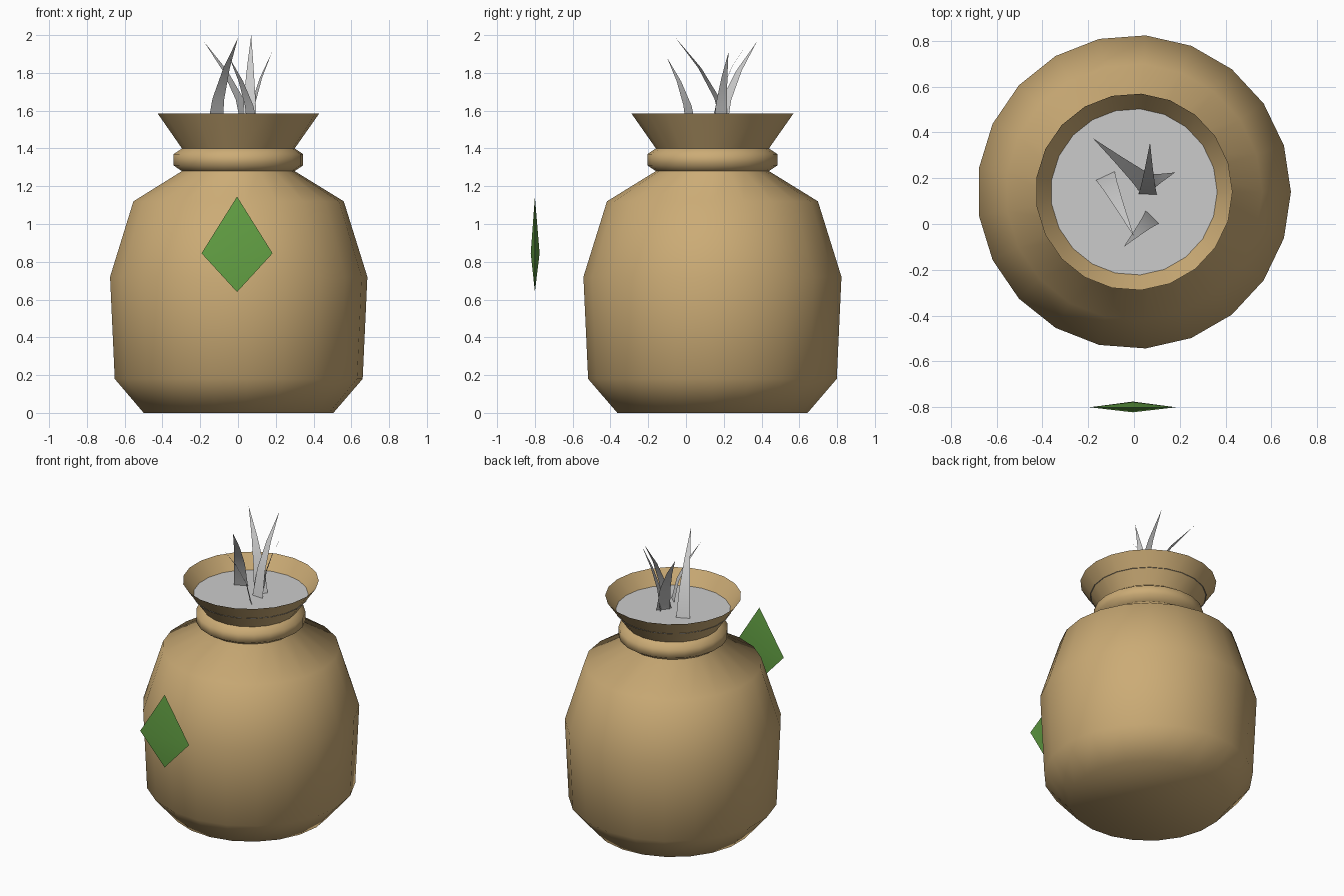
import bpy, bmesh, math
from mathutils import Vector

if "Cube" in bpy.data.objects:
    bpy.data.objects.remove(bpy.data.objects["Cube"])

SIDES = 21
CY = 0.14  # pot axis sits behind the floating gem


def material(name, rgb):
    m = bpy.data.materials.new(name)
    m.diffuse_color = (*rgb, 1)
    m.use_nodes = True
    m.node_tree.nodes["Principled BSDF"].inputs["Base Color"].default_value = m.diffuse_color
    return m


TAN = material("tan_clay", (0.60, 0.41, 0.18))
GREY = material("light_grey", (0.60, 0.60, 0.60))
GREEN = material("leaf_green", (0.13, 0.37, 0.06))


def finish(name, bm, mat, angle=None, fix_normals=True):
    if fix_normals:
        bmesh.ops.recalc_face_normals(bm, faces=bm.faces)
    me = bpy.data.meshes.new(name)
    bm.to_mesh(me)
    bm.free()
    me.materials.append(mat)
    ob = bpy.data.objects.new(name, me)
    bpy.context.collection.objects.link(ob)
    if angle:
        bpy.ops.object.select_all(action='DESELECT')
        ob.select_set(True)
        bpy.context.view_layer.objects.active = ob
        bpy.ops.object.shade_smooth_by_angle(angle=math.radians(angle))
    return ob


def lathe(name, profile, mat, closed=False, cap_bottom=False, angle=60):
    """Revolve (radius, z) points around the pot axis."""
    bm = bmesh.new()
    rings = []
    for r, z in profile:
        rings.append([bm.verts.new((r * math.cos(a), CY + r * math.sin(a), z))
                      for a in (2 * math.pi * i / SIDES for i in range(SIDES))])
    pairs = list(zip(rings, rings[1:]))
    if closed:
        pairs.append((rings[-1], rings[0]))
    for lo, hi in pairs:
        for i in range(SIDES):
            j = (i + 1) % SIDES
            bm.faces.new((lo[i], lo[j], hi[j], hi[i]))
    if cap_bottom:
        bm.faces.new(rings[0][::-1])
    return finish(name, bm, mat, angle, fix_normals=closed)


# Pot body with shoulder, neck and flared mouth
lathe("pot_body", [(0.505, 0), (0.66, 0.18), (0.685, 0.72), (0.56, 1.12),
                   (0.30, 1.28), (0.30, 1.40)], TAN, cap_bottom=True)
lathe("flared_mouth", [(0.30, 1.40), (0.43, 1.585)], TAN)

# Rolled collar round the neck
lathe("neck_collar", [(0.30, 1.28), (0.345, 1.31), (0.345, 1.37), (0.30, 1.40),
                      (0.27, 1.37), (0.27, 1.31)], TAN, closed=True)

# Filling disc inside the mouth
bm = bmesh.new()
bm.faces.new([bm.verts.new((0.368 * math.cos(a), CY + 0.368 * math.sin(a), 1.49))
              for a in (2 * math.pi * i / SIDES for i in range(SIDES))])
finish("filling", bm, GREY, fix_normals=False)


# Grass blades: curved tapering cards, base -> tip
def blade(name, base, tip, width):
    base, tip = Vector(base), Vector(tip)
    lean = tip - base
    side = Vector((-lean.y, lean.x, 0)).normalized() * width / 2
    bm = bmesh.new()
    prev = None
    for t in (0, 0.35, 0.68):
        c = base + Vector((lean.x * t ** 1.7, lean.y * t ** 1.7, lean.z * t))
        w = side * (1 - t ** 1.4)
        row = [bm.verts.new(c - w), bm.verts.new(c + w)]
        if prev:
            bm.faces.new((prev[0], prev[1], row[1], row[0]))
        prev = row
    bm.faces.new((prev[0], prev[1], bm.verts.new(tip)))
    finish(name, bm, GREY, 40, fix_normals=False)


blades = [((0.05, 0.18, 1.49), (-0.18, 0.375, 1.965), 0.09),
          ((0.06, 0.13, 1.49), (0.07, 0.355, 2.00), 0.08),
          ((0.06, 0.18, 1.49), (0.18, 0.225, 1.91), 0.08),
          ((-0.125, 0.21, 1.49), (0.0, -0.055, 1.985), 0.09),
          ((0.08, 0.03, 1.49), (-0.045, -0.10, 1.88), 0.08)]
for n, (b, t, w) in enumerate(blades, 1):
    blade(f"grass_blade_{n}", b, t, w)

# Floating diamond in front: flattened octahedron
bm = bmesh.new()
belt = [bm.verts.new(p) for p in ((-0.193, -0.8, 0.845), (-0.005, -0.822, 0.845),
                                  (0.183, -0.8, 0.845), (-0.005, -0.775, 0.845))]
top = bm.verts.new((-0.005, -0.8, 1.145))
bottom = bm.verts.new((-0.005, -0.8, 0.64))
for i in range(4):
    a, b = belt[i], belt[(i + 1) % 4]
    bm.faces.new((a, b, top))
    bm.faces.new((b, a, bottom))
finish("floating_diamond", bm, GREEN, 30)
